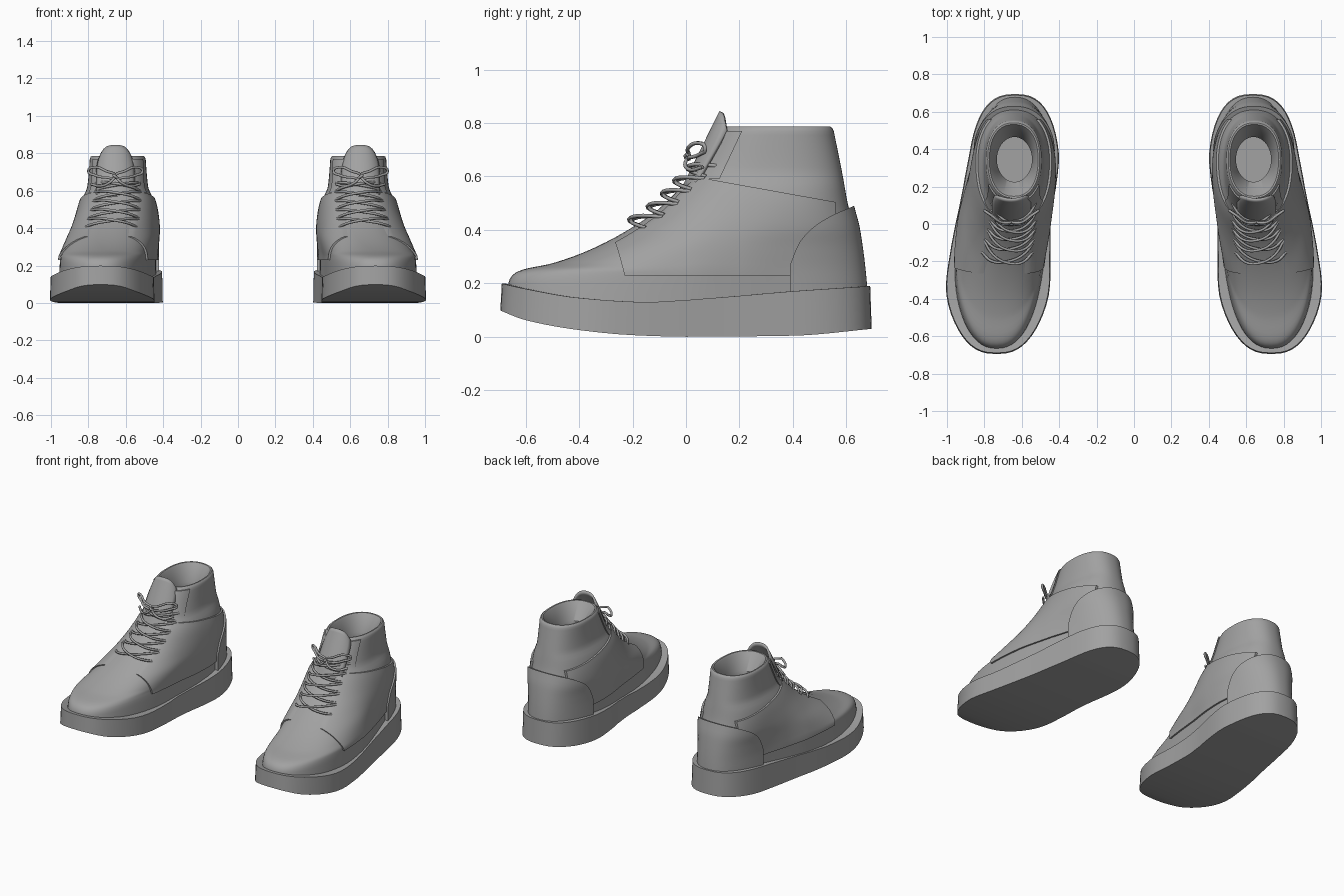
import bpy, bmesh, math

if "Cube" in bpy.data.objects:
    bpy.data.objects.remove(bpy.data.objects["Cube"])

grey = bpy.data.materials.new("grey")
grey.diffuse_color = (0.36, 0.36, 0.36, 1)
grey.use_nodes = True
grey.node_tree.nodes["Principled BSDF"].inputs["Base Color"].default_value = grey.diffuse_color
P = 2.3  # roundness of the upper's cross-sections


def curve(*pts):
    """Smooth monotone interpolation through (input, output) pairs."""
    n = len(pts)
    d = [(pts[i + 1][1] - pts[i][1]) / (pts[i + 1][0] - pts[i][0]) for i in range(n - 1)]
    m = [d[0]] + [2 * a * b / (a + b) if a * b > 0 else 0 for a, b in zip(d, d[1:])] + [d[-1]]

    def f(x):
        x = min(max(x, pts[0][0]), pts[-1][0])
        i = max(k for k in range(n - 1) if k == 0 or pts[k][0] <= x)
        h = pts[i + 1][0] - pts[i][0]
        t = (x - pts[i][0]) / h
        return (pts[i][1] * (1 + 2 * t) * (1 - t) ** 2 + m[i] * h * t * (1 - t) ** 2
                + pts[i + 1][1] * t * t * (3 - 2 * t) + m[i + 1] * h * t * t * (t - 1))
    return f


# Sole measurements along the length
sole_mid = curve((-.7, .735), (-.4, .73), (0, .70), (.2, .665), (.4, .64), (.7, .636))
sole_half = curve((-.7, .28), (-.4, .3), (-.15, .27), (.1, .25), (.4, .262), (.7, .275))
sole_low = curve((-.7, .10), (-.6, .062), (-.4, .025), (-.2, .006), (0, 0), (.4, .004), (.7, .03))
sole_top = curve((-.7, .2), (-.6, .178), (-.4, .145), (-.15, .13), (.1, .145), (.4, .17), (.7, .19))

# Upper measurements by height
profile = [(.12, -.672), (.2, -.665), (.23, -.65), (.25, -.615), (.275, -.5), (.33, -.35),
           (.41, -.2), (.48, -.1), (.58, 0), (.62, .04), (.785, .13)]
front = curve(*profile)
front_z = curve(*[(y, z) for z, y in profile])
back = curve((.12, .66), (.2, .655), (.4, .63), (.5, .605), (.6, .587), (.785, .55))
mid_y = curve((.12, -.12), (.25, -.05), (.33, .05), (.41, .2), (.5, .27), (.785, .345))
width = curve((.12, .24), (.3, .232), (.4, .222), (.5, .205), (.56, .188), (.62, .163), (.785, .148))
lean = curve((.25, 0), (.4, .5), (.6, 1), (.8, 1))


def mid_x(y, z):
    k = lean(z)
    return sole_mid(y) * (1 - k) + .643 * k


def ring_point(a, z, off=0):
    c, s = math.cos(a), math.sin(a)
    length = (mid_y(z) - front(z) if c > 0 else back(z) - mid_y(z)) + off
    y = mid_y(z) - length * math.copysign(abs(c) ** (2 / P), c)
    return (mid_x(y, z) + (width(z) + off) * math.copysign(abs(s) ** (2 / P), s), y, z)


def side_point(side, y, z, off):
    length = (mid_y(z) - front(z) if y < mid_y(z) else back(z) - mid_y(z)) + off
    t = min(abs(y - mid_y(z)) / length, 1)
    return (mid_x(y, z) + side * (width(z) + off) * (1 - t ** P) ** (1 / P), y, z)


def finish(ob, angle=35):
    """Add the material, smooth shading and the opposite boot."""
    ob.data.materials.append(grey)
    m = ob.modifiers.new("other_boot", 'MIRROR')
    m.use_mirror_merge = False
    if ob.type == 'MESH':
        bpy.ops.object.select_all(action='DESELECT')
        ob.select_set(True)
        bpy.context.view_layer.objects.active = ob
        bpy.ops.object.shade_smooth_by_angle(angle=math.radians(angle))


def grid(name, rows, closed=False, cap=False, thick=0):
    bm = bmesh.new()
    vs = [[bm.verts.new(p) for p in r] for r in rows]
    n = len(rows[0])
    for r, q in zip(vs, vs[1:]):
        for i in range(n if closed else n - 1):
            j = (i + 1) % n
            bm.faces.new((r[i], r[j], q[j], q[i]))
    if cap:
        bm.faces.new(vs[-1])
    bmesh.ops.remove_doubles(bm, verts=bm.verts, dist=.0002)
    bmesh.ops.recalc_face_normals(bm, faces=bm.faces)
    me = bpy.data.meshes.new(name)
    bm.to_mesh(me)
    bm.free()
    ob = bpy.data.objects.new(name, me)
    bpy.context.collection.objects.link(ob)
    if thick:
        ob.modifiers.new("thickness", 'SOLIDIFY').thickness = thick
    finish(ob)


def panel(name, place, off, ns=36, nv=14):
    """Raised leather panel; its border is tucked into the upper."""
    rows = []
    for v in [0] + [i / nv for i in range(nv + 1)] + [1]:
        rows.append([])
        for s in [0] + [i / ns for i in range(ns + 1)] + [1]:
            rows[-1].append([s, v, off])
    for j, r in enumerate(rows):
        for i, q in enumerate(r):
            o = -.012 if j in (0, nv + 2) or i in (0, ns + 2) else off
            r[i] = side_point(*place(q[0], q[1]), o)
    grid(name, rows)


# Sole: wall with a ledge on top and a rockered underside
N = 64


def sole_ring(k, height, inset=0):
    pts = []
    for i in range(N):
        a = 2 * math.pi * i / N
        y = -.695 * math.copysign(abs(math.cos(a)) ** .8, math.cos(a))
        h = sole_half(y) * max(0, 1 - abs(y / .695) ** 2.6) ** (1 / 2.6)
        x = sole_mid(y) + math.copysign(1, math.sin(a)) * h * k
        pts.append((x, y * (1 - inset), height(y)))
    return pts


grid("sole", [sole_ring(0, sole_low), sole_ring(.5, sole_low), sole_ring(1, sole_low),
              sole_ring(.985, sole_top, .008), sole_ring(.5, sole_top, .03), sole_ring(0, sole_top, .03)], closed=True)

# Upper: lofted from the sole to the collar, then rolled into the opening
angles = [2 * math.pi * i / N for i in range(N)]
levels = [.12, .16, .2, .215, .23] + [.24 + .006 * i for i in range(18)]
levels += [.355 + .02 * i for i in range(21)] + [.77]
rings = [[ring_point(a, z) for a in angles] for z in levels]
for z, off in ((.781, -.003), (.786, -.009), (.785, -.018), (.775, -.025)):
    rings.append([(x, y, z) for x, y, _ in (ring_point(a, .785, off) for a in angles)])
for z in (.68, .64, .35):
    rings.append([(.639 + .094 * math.sin(a), .345 - .12 * math.cos(a), z) for a in angles])
grid("upper", rings, closed=True, cap=True)


def quarter(side):
    def place(s, v):
        y = -.265 + .035 * (1 - v) * (1 - s) + .825 * s
        top = min(.605 - .18 * y, front_z(y) - .018 if y < .12 else 1)
        return side, y, .23 + (top - .23) * v
    return place


def collar_flap(side):
    def place(s, v):
        z = .59 + .18 * v
        a = front(z) + .012
        return side, a + (.125 + .085 * v - a) * s, z
    return place


for side, label in ((1, "outer"), (-1, "inner")):
    panel(label + "_quarter", quarter(side), .011, 48, 16)
    panel(label + "_collar_flap", collar_flap(side), .008, 8, 10)

# Heel counter wrapping round the back
counter_top = curve((.39, .27), (.42, .35), (.48, .415), (.55, .455), (.64, .49))


def counter(s, v):
    q = 2 * s - 1
    k = math.cos(q * math.pi / 2)
    z = .15 + (counter_top(.39 + .25 * k) - .15) * v
    return (1 if q > 0 else -1), .39 + (back(z) + .022 - .39) * k, z


panel("heel_counter", counter, .022, 48, 14)

# Tongue: curved plate with a rounded tip
rows = []
for j in range(15):
    v = j / 14
    rows.append([])
    for i in range(15):
        s = i / 7 - 1
        lift = (.285 - .055 * s ** 4 - .015 * s * s) * v
        rows[-1].append((.655 + (.105 - .015 * v ** 6) * s,
                         -.015 + .14 * v + .04 * s * s * (1 - .3 * v), .56 + lift))
grid("tongue", rows, thick=.014)


# Laces and bow
def lace(name, pts, closed=False):
    cu = bpy.data.curves.new(name, 'CURVE')
    cu.dimensions = '3D'
    cu.bevel_depth = .0075
    cu.bevel_resolution = 1
    cu.resolution_u = 5
    cu.use_fill_caps = True
    sp = cu.splines.new('BEZIER')
    sp.bezier_points.add(len(pts) - 1)
    sp.use_cyclic_u = closed
    for b, p in zip(sp.bezier_points, pts):
        b.co = p
        b.handle_left_type = b.handle_right_type = 'AUTO'
    ob = bpy.data.objects.new(name, cu)
    bpy.context.collection.objects.link(ob)
    finish(ob)


def on_front(s, z, out):
    y = mid_y(z) - (mid_y(z) - front(z)) * (1 - abs(s / width(z)) ** P) ** (1 / P)
    return (mid_x(y, z) + s, y - out, z + out * .6)


for i in range(5):
    z0 = .405 + .048 * i
    half = .135 - .004 * i
    for d in (1, -1):
        pts = []
        for k in range(9):
            q = k / 4 - 1
            out = .004 + .02 * (1 - q ** 4) + (.008 if d > 0 else 0) * (1 - q * q)
            pts.append(on_front(d * q * half, z0 + .02 * (q + 1), out))
        lace("lace_%d_%s" % (i + 1, "over" if d > 0 else "under"), pts)

knot = (.655, .012, .675)
for d, label in ((1, "outer"), (-1, "inner")):
    def at(pts):
        return [(knot[0] + d * x, knot[1] + y, knot[2] + z) for x, y, z in pts]
    lace(label + "_bow_loop", at([(0, 0, 0), (.05, -.005, .03), (.11, .035, .05),
                                  (.145, .06, .03), (.11, .04, .008), (.05, 0, -.004)]), True)
    lace(label + "_bow_tail", at([(0, -.005, 0), (.03, -.015, -.03), (.08, .005, -.05), (.13, .05, -.04)]))
lace("bow_knot", [(knot[0] - .012, knot[1] - .008, knot[2] - .008),
                  (knot[0], knot[1] - .014, knot[2]), (knot[0] + .012, knot[1] - .008, knot[2] + .008)])
